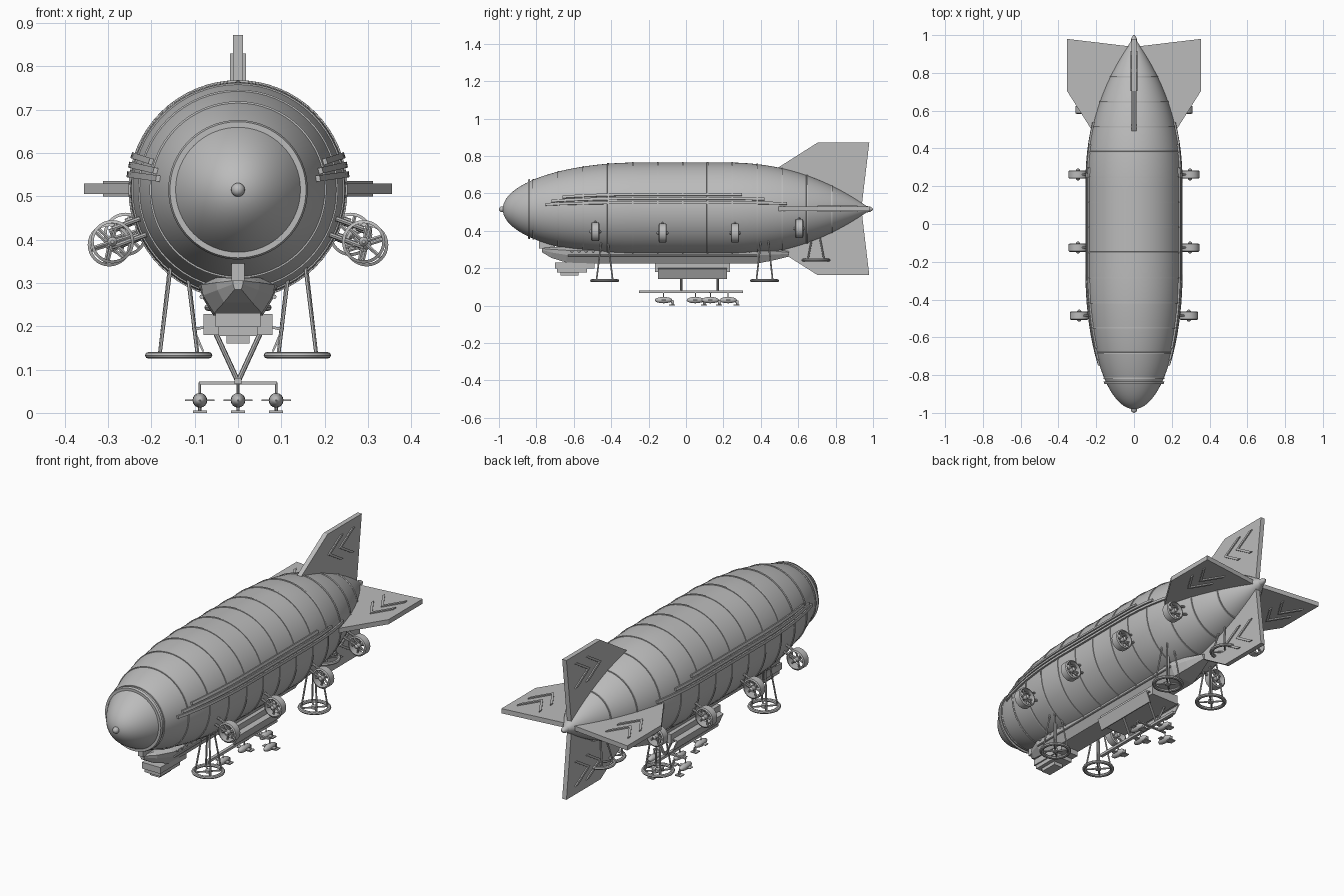
import bpy, bmesh, math
from mathutils import Vector, Matrix

cube = bpy.data.objects.get("Cube")
if cube:
    bpy.data.objects.remove(cube, do_unlink=True)

grey = bpy.data.materials.new("airship_grey")
grey.use_nodes = True
grey.diffuse_color = (0.5, 0.5, 0.5, 1)
grey.node_tree.nodes["Principled BSDF"].inputs["Base Color"].default_value = (0.5, 0.5, 0.5, 1)

AXIS = 0.515          # height of the hull centreline
Y_AXIS = Matrix.Rotation(-math.pi / 2, 4, 'X')   # turns z into +y
X, Y, Z = Vector((1, 0, 0)), Vector((0, 1, 0)), Vector((0, 0, 1))


def finish(name, bm, smooth=True):
    bmesh.ops.recalc_face_normals(bm, faces=bm.faces)
    mesh = bpy.data.meshes.new(name)
    bm.to_mesh(mesh)
    bm.free()
    ob = bpy.data.objects.new(name, mesh)
    bpy.context.collection.objects.link(ob)
    mesh.materials.append(grey)
    if smooth:
        bpy.ops.object.select_all(action='DESELECT')
        ob.select_set(True)
        bpy.context.view_layer.objects.active = ob
        bpy.ops.object.shade_smooth_by_angle(angle=math.radians(35))
    return ob


def loft(bm, rings, closed=False):
    """Skin a list of point rings; cap the ends unless closed on itself."""
    loops = [[bm.verts.new(p) for p in ring] for ring in rings]
    n = len(loops[0])
    pairs = list(zip(loops, loops[1:] + loops[:1])) if closed else list(zip(loops, loops[1:]))
    for a, b in pairs:
        for i in range(n):
            j = (i + 1) % n
            bm.faces.new((a[i], a[j], b[j], b[i]))
    if not closed:
        bm.faces.new(loops[0][::-1])
        bm.faces.new(loops[-1])


def lathe(bm, profile, centre, matrix=Y_AXIS, seg=32, closed=False):
    """Spin (distance along axis, radius) points about the axis."""
    rings = []
    for d, r in profile:
        ring = []
        for i in range(seg):
            a = math.tau * i / seg
            ring.append(Vector(centre) + matrix @ Vector((r * math.cos(a), r * math.sin(a), d)))
        rings.append(ring)
    loft(bm, rings, closed)


def rod(bm, a, b, r, seg=8):
    a, b = Vector(a), Vector(b)
    turn = (b - a).to_track_quat('Z', 'Y').to_matrix().to_4x4()
    lathe(bm, [(0, r), ((b - a).length, r)], a, turn, seg)


def box(bm, lo, hi):
    lo, hi = Vector(lo), Vector(hi)
    m = Matrix.Translation((lo + hi) / 2) @ Matrix.Diagonal((*(hi - lo), 1))
    bmesh.ops.create_cube(bm, size=1, matrix=m)


def ball(bm, centre, radii, seg=16):
    m = Matrix.Translation(centre) @ Matrix.Diagonal((*radii, 1))
    bmesh.ops.create_uvsphere(bm, u_segments=seg, v_segments=seg // 2, radius=1, matrix=m)


def hull_radius(y):
    if y < -0.25:
        return 0.25 * math.sqrt(max(0, 1 - ((-0.25 - y) / 0.73) ** 2))
    if y > 0.2:
        return 0.25 * (1 - ((y - 0.2) / 0.79) ** 2.25)
    return 0.25


# Hull envelope, with nose and tail knobs
bm = bmesh.new()
front = [-0.25 - 0.73 * math.sin(math.pi / 2 * i / 24) for i in range(24, 0, -1)]
rear = [-0.25 + 1.235 * i / 40 for i in range(41)]
lathe(bm, [(y, max(hull_radius(y), 0.004)) for y in front + rear], (0, 0, AXIS), seg=64)
finish("hull", bm)
bm = bmesh.new()
ball(bm, (0, -0.983, AXIS), (0.016, 0.017, 0.016))
lathe(bm, [(0.95, 0.02), (0.985, 0.014), (1, 0.004)], (0, 0, AXIS), seg=16)
finish("nose_and_tail_caps", bm)

# Hoops around the hull
bm = bmesh.new()
for i in range(13):
    y = 0.78 - i * 0.133
    r = hull_radius(y)
    lathe(bm, [(y - 0.005, r - 0.01), (y - 0.004, r + 0.003), (y + 0.004, r + 0.003), (y + 0.005, r - 0.01)],
          (0, 0, AXIS), seg=64, closed=True)
lathe(bm, [(-0.846, 0.135), (-0.846, 0.157), (-0.834, 0.161), (-0.834, 0.135)], (0, 0, AXIS), seg=64, closed=True)
finish("hull_hoops", bm)

# Rails that follow the flanks
for side, label in ((1, "left"), (-1, "right")):
    bm = bmesh.new()
    for degrees, y0, y1 in ((8, -0.75, 0.54), (13, -0.72, 0.42), (18, -0.66, 0.3)):
        a = math.radians(degrees)
        out = Vector((side * math.cos(a), 0, math.sin(a)))
        across = Vector((-side * math.sin(a), 0, math.cos(a)))
        rings = []
        for i in range(25):
            y = y0 + (y1 - y0) * i / 24
            c = Vector((0, y, AXIS)) + out * (hull_radius(y) + 0.002)
            rings.append([c + out * u * 0.007 + across * v * 0.007 for u, v in ((-1, -1), (1, -1), (1, 1), (-1, 1))])
        loft(bm, rings)
    finish(label + "_flank_rails", bm)

# Four tail fins with raised double chevrons
fin_outline = ((0.46, 0.2), (0.705, 0.355), (0.98, 0.355), (0.94, 0.02), (0.8, 0.02))
for label, out, nrm in (("top", Z, X), ("bottom", -Z, X), ("left", X, Z), ("right", -X, Z)):
    centre = Vector((0, 0, AXIS + 0.002))
    bm = bmesh.new()
    loft(bm, [[centre + Y * y + out * d + nrm * t for y, d in fin_outline] for t in (-0.012, 0.012)])
    for shift in (0, 0.09):
        for arm in (-1, 1):
            a = Vector((0.715 + shift, 0.25))
            b = a + Vector((0.1, arm * 0.062))
            w = Vector((0.011, 0))
            quad = (a - w, a + w, b + w, b - w)
            loft(bm, [[centre + Y * p.x + out * p.y + nrm * t for p in quad] for t in (-0.018, 0.018)])
    finish(label + "_fin", bm, False)

# Ducted propellers on struts
for side, label in ((1, "left"), (-1, "right")):
    for n, (x, y, z) in enumerate(((0.29, -0.485, 0.395), (0.297, -0.125, 0.388),
                                   (0.297, 0.262, 0.388), (0.26, 0.605, 0.412))):
        bm = bmesh.new()
        c = Vector((side * x, y, z))
        lathe(bm, [(-0.022, 0.043), (-0.018, 0.05), (0.018, 0.05), (0.022, 0.043)], c, closed=True)
        lathe(bm, [(-0.032, 0.004), (-0.024, 0.011), (0.024, 0.011), (0.032, 0.004)], c, seg=12)
        for k in range(6):
            a = math.tau * k / 6 + 0.3
            rod(bm, c, c + Vector((math.cos(a), 0, math.sin(a))) * 0.045, 0.0045, 6)
        inner = hull_radius(y) * 0.88
        for dz in (-0.012, 0.03):
            rod(bm, c + Z * dz, (side * inner, y, z + 0.03 + dz), 0.006)
        finish(f"{label}_propeller_{n + 1}", bm)

# Keel cabin: faceted boat-like body
bm = bmesh.new()
section = ((-0.6, 1), (-1, 0.8), (-0.95, 0.5), (-0.65, 0), (0.65, 0), (0.95, 0.5), (1, 0.8), (0.6, 1))
rings = []
for y, w, low, high in ((-0.77, 0.012, 0.285, 0.31), (-0.72, 0.05, 0.255, 0.312), (-0.64, 0.085, 0.23, 0.312),
                        (-0.5, 0.088, 0.225, 0.312), (0.38, 0.088, 0.225, 0.312), (0.46, 0.06, 0.24, 0.305),
                        (0.55, 0.025, 0.262, 0.29)):
    rings.append([Vector((u * w, y, low + v * (high - low))) for u, v in section])
loft(bm, rings)
finish("keel_cabin", bm, False)
bm = bmesh.new()
box(bm, (-0.015, -0.785, 0.305), (0.015, -0.7, 0.345))
for side in (1, -1):
    rod(bm, (side * 0.084, -0.63, 0.268), (side * 0.084, 0.38, 0.268), 0.005)
    for i in range(26):
        ball(bm, (side * 0.087, -0.61 + i * 0.038, 0.29), (0.004, 0.008, 0.006), 8)
finish("keel_trim", bm)

# Stepped control car and central bay with hanging doors
bm = bmesh.new()
box(bm, (-0.052, -0.7, 0.198), (0.052, -0.49, 0.23))
box(bm, (-0.045, -0.69, 0.178), (0.045, -0.53, 0.2))
box(bm, (-0.026, -0.67, 0.16), (0.026, -0.575, 0.18))
finish("control_car", bm, False)
bm = bmesh.new()
box(bm, (-0.08, -0.165, 0.18), (0.08, 0.235, 0.228))
for side in (1, -1):
    door = ((0.078, 0.142), (0.083, 0.142), (0.107, 0.195), (0.102, 0.197), (0.078, 0.2), (0.078, 0.195), (0.098, 0.19))
    loft(bm, [[Vector((side * x, y, z)) for x, z in door] for y in (-0.15, 0.22)])
finish("cargo_bay", bm, False)

# Landing rings on splayed legs
for label, x, y, z, top in (("front_left", 0.137, -0.435, 0.133, 0.36), ("front_right", -0.137, -0.435, 0.133, 0.36),
                            ("rear_left", 0.137, 0.42, 0.133, 0.38), ("rear_right", -0.137, 0.42, 0.133, 0.38),
                            ("tail", 0, 0.695, 0.243, 0.39)):
    bm = bmesh.new()
    c = Vector((x, y, z))
    tube = [(0.008 * math.sin(math.tau * i / 8), 0.068 + 0.01 * math.cos(math.tau * i / 8)) for i in range(8)]
    lathe(bm, tube, c, Matrix.Identity(4), 32, True)
    lathe(bm, [(-0.006, 0.014), (0.008, 0.014)], c, Matrix.Identity(4), 16)
    for k in range(4):
        a = math.tau * k / 4 + math.pi / 4
        d = Vector((math.cos(a), math.sin(a), 0))
        rod(bm, c, c + d * 0.066, 0.004, 6)
        rod(bm, c + d * 0.062, Vector((x, y, top)) + d * 0.022, 0.0045, 6)
    finish(label + "_landing_ring", bm)

# Docking rack below the bay
bm = bmesh.new()
box(bm, (-0.008, -0.25, 0.067), (0.008, 0.305, 0.08))
box(bm, (-0.09, 0.124, 0.066), (0.09, 0.136, 0.073))
for y in (-0.025, 0.17):
    for side in (1, -1):
        rod(bm, (side * 0.052, y, 0.185), (0, y, 0.072), 0.006)
finish("docking_rack", bm)

# Small craft hanging from the rack
for n, (x, y) in enumerate(((0, -0.12), (0, 0.05), (0.088, 0.13), (-0.088, 0.13), (0, 0.225))):
    bm = bmesh.new()
    z = 0.029
    ball(bm, (x, y, z), (0.017, 0.047, 0.017))
    rod(bm, (x, y, z), (x, y, 0.07), 0.003, 6)
    box(bm, (x - 0.034, y - 0.012, z - 0.002), (x + 0.034, y + 0.012, z + 0.002))
    rod(bm, (x, y + 0.035, z), (x, y + 0.05, 0.006), 0.004, 6)
    box(bm, (x - 0.016, y + 0.03, 0), (x + 0.016, y + 0.062, 0.005))
    box(bm, (x - 0.002, y + 0.042, 0.004), (x + 0.002, y + 0.056, 0.026))
    finish(f"small_craft_{n + 1}", bm)
